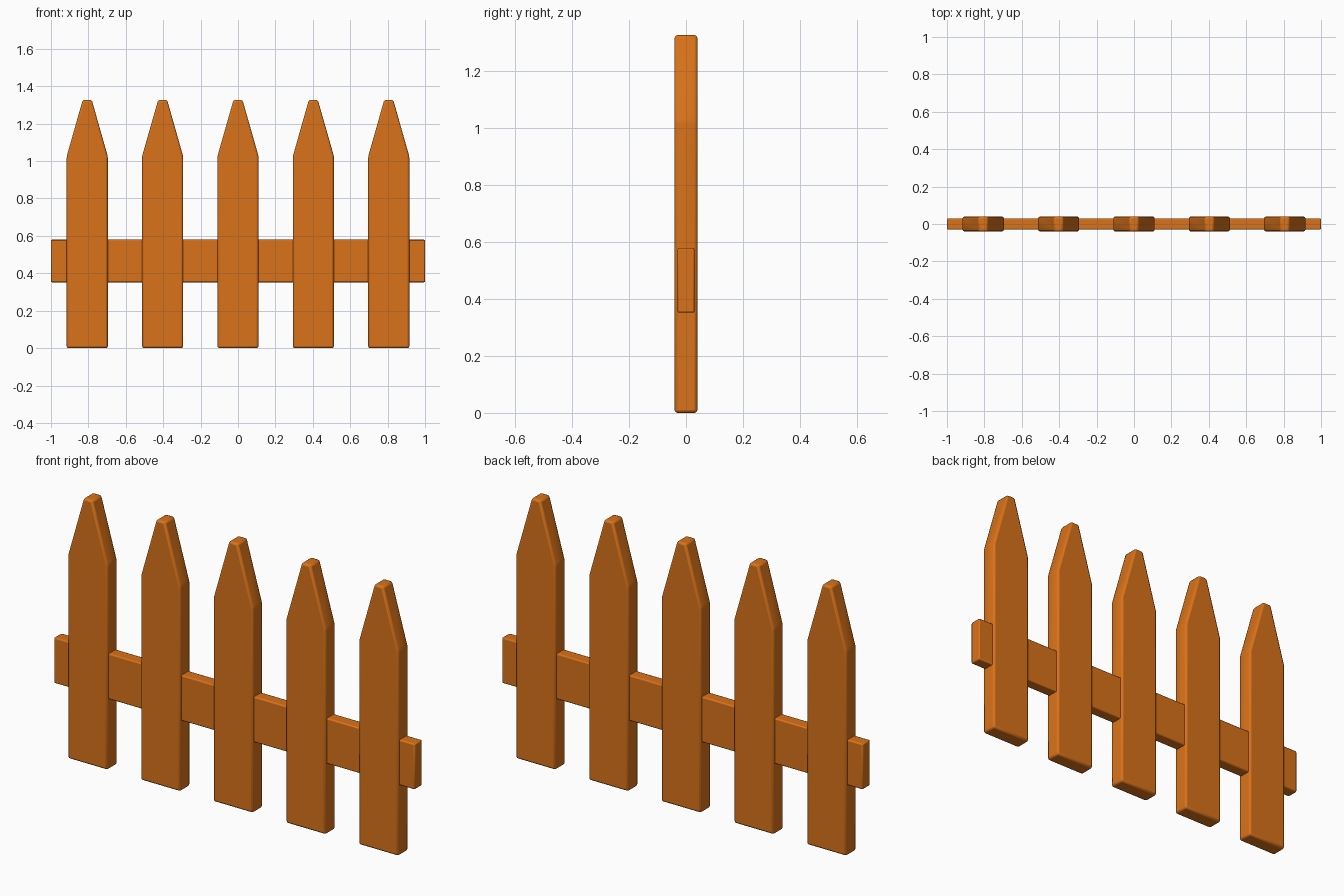
import bpy, bmesh

if "Cube" in bpy.data.objects:
    bpy.data.objects.remove(bpy.data.objects["Cube"])

wood = bpy.data.materials.new("orange_wood")
wood.diffuse_color = (0.70, 0.17, 0.01, 1)
wood.use_nodes = True
wood.node_tree.nodes["Principled BSDF"].inputs["Base Color"].default_value = wood.diffuse_color


def plank(name, profile, depth, x=0.0, bevel=0.01):
    """Extrude an XZ outline along y, centred on y = 0, with softened edges."""
    bm = bmesh.new()
    face = bm.faces.new([bm.verts.new((px, -depth / 2, pz)) for px, pz in profile])
    new = bmesh.ops.extrude_face_region(bm, geom=[face])["geom"]
    bmesh.ops.translate(bm, vec=(0, depth, 0),
                        verts=[v for v in new if isinstance(v, bmesh.types.BMVert)])
    bmesh.ops.recalc_face_normals(bm, faces=bm.faces)
    mesh = bpy.data.meshes.new(name)
    bm.to_mesh(mesh)
    bm.free()
    obj = bpy.data.objects.new(name, mesh)
    bpy.context.collection.objects.link(obj)
    obj.location.x = x
    mesh.materials.append(wood)
    mod = obj.modifiers.new("soft_edges", 'BEVEL')
    mod.width = bevel
    mod.segments = 2
    mod.limit_method = 'ANGLE'
    mod.angle_limit = 0.2
    bpy.ops.object.select_all(action='DESELECT')
    obj.select_set(True)
    bpy.context.view_layer.objects.active = obj
    bpy.ops.object.shade_smooth_by_angle(angle=0.6)
    return obj


# Pointed pickets
picket = [(-0.11, 0), (0.11, 0), (0.11, 1.025), (0.024, 1.327),
          (-0.024, 1.327), (-0.11, 1.025)]
for i in range(5):
    plank(f"picket_{i + 1}", picket, 0.08, x=(i - 2) * 0.403)

# Horizontal rail running through the pickets
plank("rail", [(-1, 0.352), (1, 0.352), (1, 0.58), (-1, 0.58)], 0.06, bevel=0.006)
